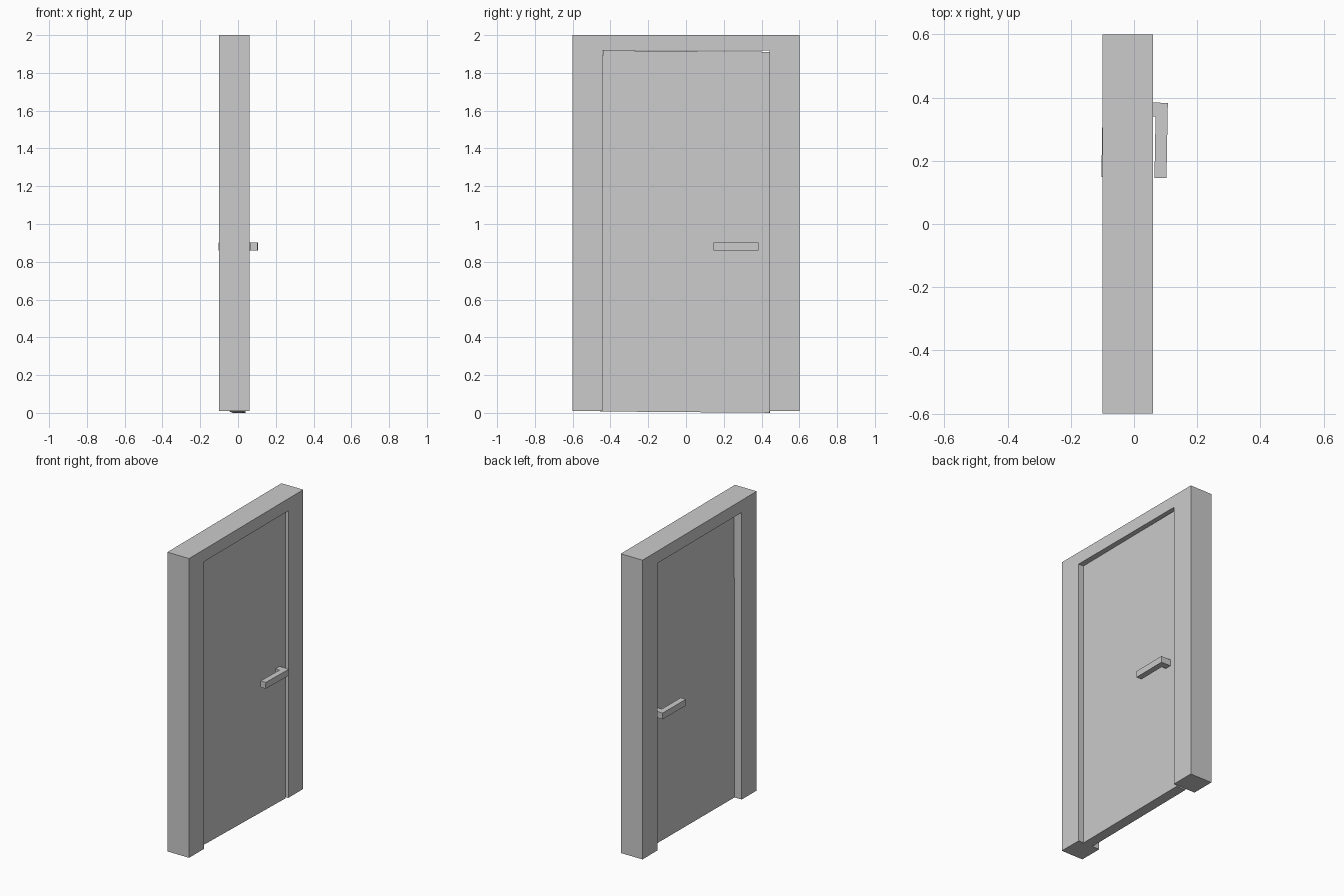
import bpy, bmesh, math
from mathutils import Matrix, Vector

if "Cube" in bpy.data.objects:
    bpy.data.objects.remove(bpy.data.objects["Cube"])

def prism(name, pts, offset, matrix=Matrix()):
    """Extrude a closed flat outline along an offset into a solid."""
    bm = bmesh.new()
    face = bm.faces.new([bm.verts.new(p) for p in pts])
    ext = bmesh.ops.extrude_face_region(bm, geom=[face])
    moved = [v for v in ext["geom"] if isinstance(v, bmesh.types.BMVert)]
    bmesh.ops.translate(bm, verts=moved, vec=Vector(offset))
    bmesh.ops.recalc_face_normals(bm, faces=bm.faces[:])
    mesh = bpy.data.meshes.new(name)
    bm.to_mesh(mesh)
    bm.free()
    obj = bpy.data.objects.new(name, mesh)
    obj.matrix_world = matrix
    bpy.context.collection.objects.link(obj)
    return obj

# Frame: upside-down U outline, extruded through the wall
BASE = 0.009
outline = [(-0.6, BASE), (-0.6, 2.0), (0.6, 2.0), (0.6, BASE),
           (0.443, BASE), (0.443, 1.919), (-0.443, 1.919), (-0.443, BASE)]
prism("door_frame", [(-0.1, y, z) for y, z in outline], (0.16, 0, 0))

# The leaf hangs slightly ajar and sags a little at the handle side
hang = (Matrix.Translation((-0.003, 0, 0.004))
        @ Matrix.Rotation(math.radians(-1.05), 4, 'Z')
        @ Matrix.Rotation(math.radians(-0.45), 4, 'X'))

# Door leaf, tucked a little into the frame sides
HALF = 0.034
leaf = [(-0.455, 0), (0.443, 0), (0.443, 1.911), (-0.455, 1.911)]
prism("door_leaf", [(-HALF, y, z) for y, z in leaf], (2 * HALF, 0, 0), hang)

# L-shaped lever handle on each side
lever = [(HALF - 0.005, 0.378), (0.103, 0.378), (0.103, 0.14),
         (0.065, 0.14), (0.065, 0.334), (HALF - 0.005, 0.334)]
for side, label in ((1, "right"), (-1, "left")):
    prism("handle_" + label, [(side * x, y, 0.858) for x, y in lever],
          (0, 0, 0.042), hang)
